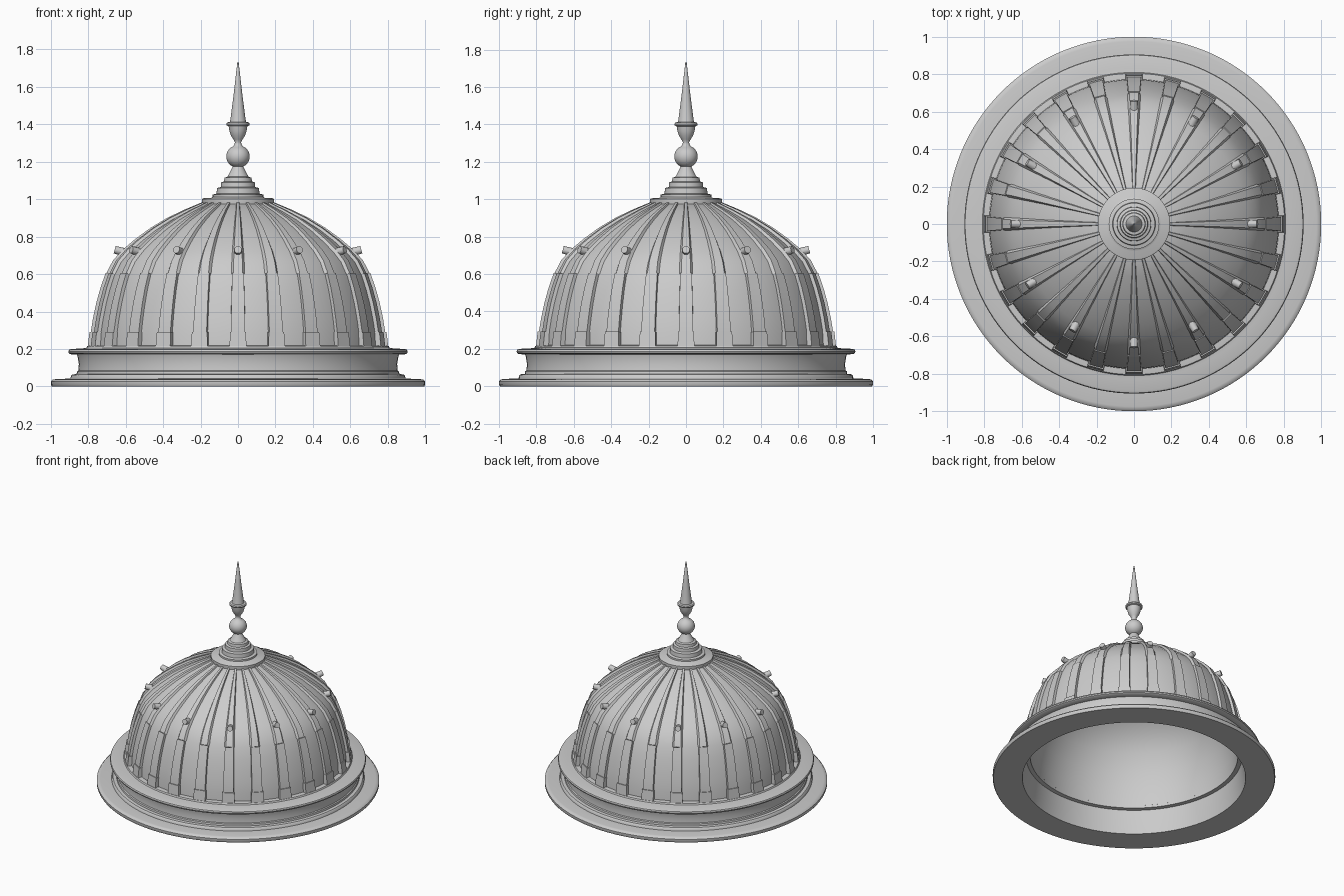
import bpy, bmesh, math
from mathutils import Vector, Matrix

if "Cube" in bpy.data.objects:
    bpy.data.objects.remove(bpy.data.objects["Cube"])


def finish(name, bm, angle=35):
    bmesh.ops.remove_doubles(bm, verts=bm.verts, dist=1e-5)
    bmesh.ops.recalc_face_normals(bm, faces=bm.faces)
    me = bpy.data.meshes.new(name)
    bm.to_mesh(me)
    bm.free()
    ob = bpy.data.objects.new(name, me)
    bpy.context.collection.objects.link(ob)
    bpy.ops.object.select_all(action='DESELECT')
    ob.select_set(True)
    bpy.context.view_layer.objects.active = ob
    bpy.ops.object.shade_smooth_by_angle(angle=math.radians(angle))
    return ob


def lathe(name, profile, seg=96, closed=False):
    bm = bmesh.new()
    rings = [[bm.verts.new((r * math.cos(a), r * math.sin(a), z))
              for a in (2 * math.pi * i / seg for i in range(seg))] for r, z in profile]
    pairs = list(zip(rings, rings[1:]))
    if closed:
        pairs.append((rings[-1], rings[0]))
    for a, b in pairs:
        for i in range(seg):
            j = (i + 1) % seg
            bm.faces.new((a[i], a[j], b[j], b[i]))
    bmesh.ops.dissolve_degenerate(bm, dist=1e-6, edges=bm.edges)
    return finish(name, bm)


# Dome outline: points from springing to crown
DOME = [(.775, .20), (.77, .28), (.757, .36), (.74, .44), (.718, .52), (.69, .60),
        (.655, .665), (.605, .72), (.54, .775), (.46, .835), (.37, .89), (.28, .935), (.18, .98)]


def dome_r(z):
    for (r0, z0), (r1, z1) in zip(DOME, DOME[1:]):
        if z0 <= z <= z1:
            return r0 + (r1 - r0) * (z - z0) / (z1 - z0)
    return DOME[-1][0]


def ribs(name, pts, widths, heights, flare, count=24):
    """Raised strips following the dome, repeated around the axis."""
    bm = bmesh.new()
    for k in range(count):
        rot = Matrix.Rotation(2 * math.pi * k / count, 4, 'Z')
        rows = []
        for i, (r, z) in enumerate(pts):
            a, b = pts[max(i - 1, 0)], pts[min(i + 1, len(pts) - 1)]
            n = Vector((b[1] - a[1], 0, a[0] - b[0])).normalized()
            p, w, h = Vector((r, 0, z)), widths[i] / 2, heights[i]
            sec = [p - n * .02 + Vector((0, -w * flare, 0)), p + n * h + Vector((0, -w, 0)),
                   p + n * h + Vector((0, w, 0)), p - n * .02 + Vector((0, w * flare, 0))]
            rows.append([bm.verts.new(rot @ v) for v in sec])
        for a, b in zip(rows, rows[1:]):
            for i in range(4):
                j = (i + 1) % 4
                bm.faces.new((a[i], a[j], b[j], b[i]))
        bm.faces.new(rows[0])
        bm.faces.new(rows[-1])
    return finish(name, bm)


# Hollow base: foot flange, drum and cornice
lathe("base_drum", [
    (.79, 0), (.995, 0), (1, .008), (1, .026), (.99, .036), (.975, .039), (.895, .042),
    (.892, .057), (.885, .064), (.862, .066), (.86, .08), (.853, .085), (.85, .12),
    (.857, .16), (.86, .17), (.895, .172), (.904, .178), (.906, .187), (.902, .196),
    (.89, .2), (.83, .203), (.81, .206), (.805, .216), (.77, .22), (.735, .22),
    (.735, .18), (.765, .178), (.775, .09)], 128, True)

# Dome shell with an open hollow below
INNER = [(.735, .20), (.73, .30), (.705, .44), (.655, .58), (.575, .70),
         (.44, .80), (.26, .885), (.12, .92), (0, .93)]
lathe("dome_shell", INNER[::-1] + DOME + [(0, .985)])

# Wide lower ribs, tapering upper ribs, and foot blocks
low = [(r, z) for r, z in DOME if z <= .6]
low[0] = (dome_r(.215), .215)
ribs("lower_ribs", low, [.075, .074, .073, .07, .066, .062], [.018] * 6, 1.05)
up = [(r, z) for r, z in DOME if z >= .59]
ribs("upper_ribs", up, [.05, .046, .042, .036, .03, .024, .018, .012],
     [.014, .015, .015, .015, .014, .013, .011, .008], 2.0)
ribs("rib_feet", [(dome_r(.21), .21), (dome_r(.29), .29)], [.09, .085], [.028, .025], 1)

# Small round vents around the shoulder
bm = bmesh.new()
for k in range(12):
    m = (Matrix.Rotation(math.pi * k / 6, 4, 'Z') @ Matrix.Translation((.62, 0, .72))
         @ Matrix.Rotation(math.radians(75), 4, 'Y'))
    bmesh.ops.create_cone(bm, cap_ends=True, segments=12, radius1=.024, radius2=.02,
                          depth=.08, matrix=m)
finish("shoulder_vents", bm)

# Crown disc and stepped pedestal
lathe("crown_steps", [
    (0, .96), (.19, .96), (.193, .97), (.193, 1.0), (.185, 1.005), (.145, 1.006), (.135, 1.012),
    (.135, 1.025), (.115, 1.03), (.112, 1.06), (.092, 1.065), (.09, 1.09), (.075, 1.095),
    (.072, 1.115), (.057, 1.12), (.045, 1.14), (.035, 1.16), (.025, 1.18), (0, 1.18)], 64)

# Finial: ball, vase and spire
ball = [(.063 * math.cos(t), 1.228 + .06 * math.sin(t))
        for t in (math.radians(-68 + 15 * i) for i in range(10))]
lathe("finial", [(0, 1.165), (.028, 1.165)] + ball + [
    (.018, 1.295), (.017, 1.305), (.025, 1.32), (.038, 1.34), (.046, 1.365), (.05, 1.39),
    (.06, 1.394), (.062, 1.402), (.058, 1.41), (.043, 1.413), (.04, 1.43), (.022, 1.57),
    (.004, 1.728), (0, 1.735)], 48)
